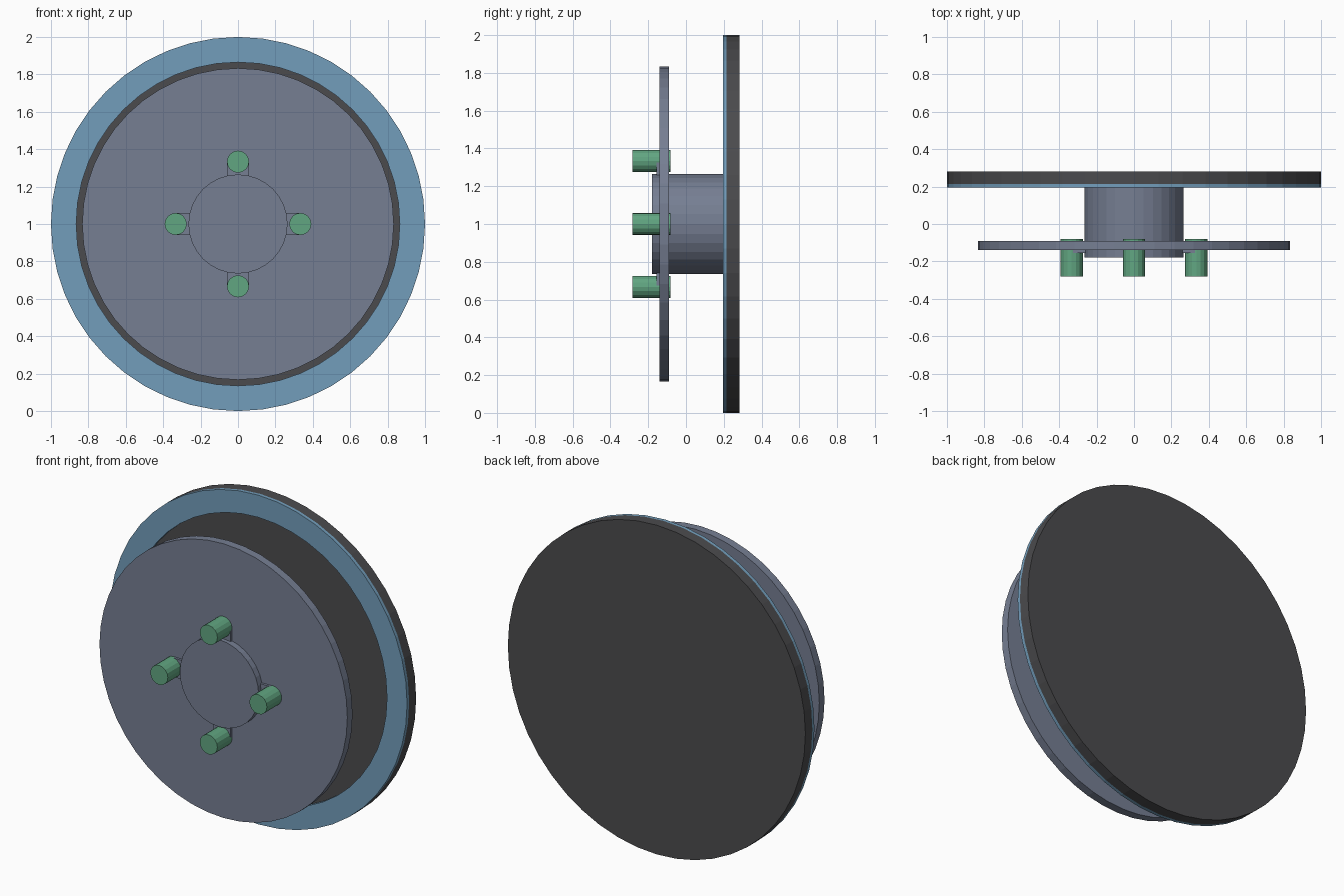
import bpy
import bmesh
from math import sin, cos, tau, pi
from mathutils import Matrix, Vector

if "Cube" in bpy.data.objects:
    bpy.data.objects.remove(bpy.data.objects["Cube"])

CENTRE = Vector((0, 0, 1))


def material(name, rgb):
    m = bpy.data.materials.new(name)
    m.diffuse_color = (*rgb, 1)
    m.use_nodes = True
    m.node_tree.nodes["Principled BSDF"].inputs["Base Color"].default_value = m.diffuse_color
    return m


dark = material("dark_grey", (0.07, 0.07, 0.075))
blue = material("blue", (0.17, 0.34, 0.50))
steel = material("slate", (0.18, 0.21, 0.29))
green = material("green", (0.12, 0.38, 0.22))


def finish(name, bm, mat):
    bmesh.ops.recalc_face_normals(bm, faces=bm.faces)
    mesh = bpy.data.meshes.new(name)
    bm.to_mesh(mesh)
    bm.free()
    mesh.materials.append(mat)
    obj = bpy.data.objects.new(name, mesh)
    bpy.context.collection.objects.link(obj)
    return obj


def disc(name, radius, y0, y1, sides, mat, x=0, z=0):
    """Solid cylinder along y, offset from the wheel centre."""
    bm = bmesh.new()
    place = Matrix.Translation(CENTRE + Vector((x, (y0 + y1) / 2, z)))
    bmesh.ops.create_cone(bm, cap_ends=True, segments=sides,
                          radius1=radius, radius2=radius, depth=y1 - y0,
                          matrix=place @ Matrix.Rotation(pi / 2, 4, 'X'))
    return finish(name, bm, mat)


def ring(name, inner, outer, y0, y1, sides, mat):
    """Flat ring with a rectangular cross-section, axis along y."""
    bm = bmesh.new()
    section = [(inner, y0), (outer, y0), (outer, y1), (inner, y1)]
    loops = [[bm.verts.new(CENTRE + Vector((r * cos(tau * i / sides), y,
                                            r * sin(tau * i / sides))))
              for r, y in section] for i in range(sides)]
    for i in range(sides):
        a, b = loops[i], loops[(i + 1) % sides]
        for k in range(4):
            n = (k + 1) % 4
            bm.faces.new((a[k], a[n], b[n], b[k]))
    return finish(name, bm, mat)


# Back plate with a raised coloured border
disc("back_plate", 1.0, 0.215, 0.282, 48, dark)
ring("border_ring", 0.865, 1.0, 0.195, 0.215, 48, blue)

# Central hub and front disc
disc("hub", 0.265, -0.18, 0.215, 32, steel)
disc("front_disc", 0.833, -0.14, -0.09, 48, steel)

# Four studs, each joined to the hub by a short lug
for i in range(4):
    angle = i * tau / 4
    disc(f"stud_{i + 1}", 0.059, -0.282, -0.081, 16, green,
         x=0.333 * cos(angle), z=0.333 * sin(angle))
    bm = bmesh.new()
    bmesh.ops.create_cube(bm, size=1, matrix=Matrix.Translation(CENTRE)
                          @ Matrix.Rotation(-angle, 4, 'Y')
                          @ Matrix.Translation((0.2665, -0.125, 0))
                          @ Matrix.Diagonal((0.133, 0.06, 0.115, 1)))
    finish(f"lug_{i + 1}", bm, steel)
